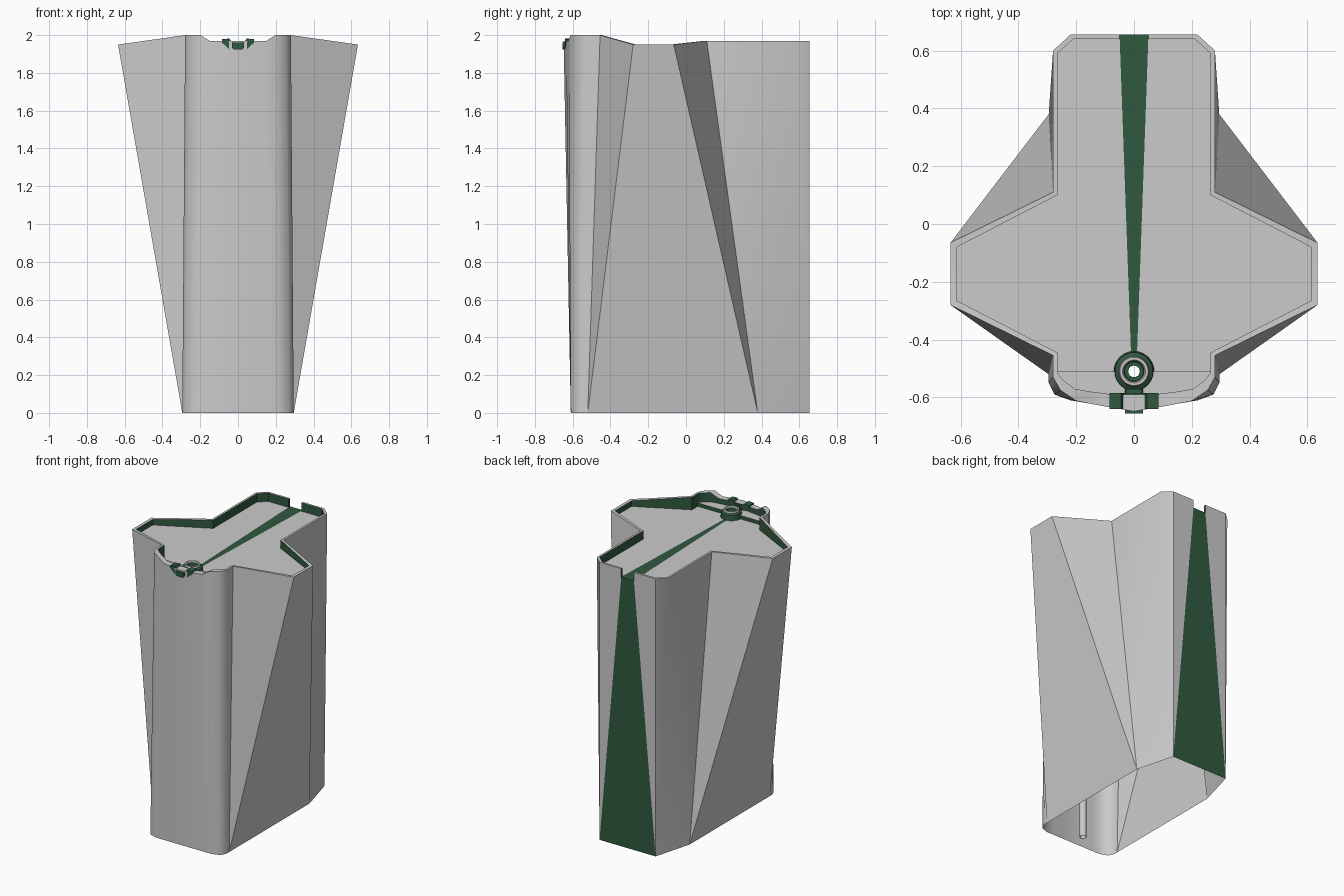
import bpy
import bmesh
from math import cos, sin, pi

if "Cube" in bpy.data.objects:
    bpy.data.objects.remove(bpy.data.objects["Cube"])

green = bpy.data.materials.new("dark_green")
green.diffuse_color = (0.03, 0.10, 0.05, 1)
green.use_nodes = True
green.node_tree.nodes["Principled BSDF"].inputs["Base Color"].default_value = green.diffuse_color

DECK, SHELF = 1.91, 1.935
RING_Y = -0.51

# right half, back to front: rim outer x, y, z | rim inner x, y | foot x, y
ROWS = [
    (.05, .655, 1.97, .05, .64, .22, .655),
    (.22, .655, 1.97, .21, .64, .22, .655),
    (.28, .60, 1.97, .265, .59, .295, .38),
    (.28, .11, 1.97, .265, .10, .295, .38),
    (.635, -.065, 1.95, .613, -.08, .295, .38),
    (.635, -.28, 1.95, .613, -.265, .295, -.52),
    (.28, -.455, 2.0, .265, -.445, .295, -.52),
    (.28, -.53, 2.0, .265, -.515, .295, -.55),
    (.255, -.575, 2.0, .245, -.54, .275, -.59),
    (.20, -.612, 2.0, .205, -.57, .22, -.61),
    (.15, -.622, 1.97, .15, -.58, .165, -.61),
    (.08, -.635, 1.97, .07, -.59, .09, -.61),
    (0, -.648, 1.97, 0, -.592, 0, -.61),
]
outer = [(r[0], r[1], r[2]) for r in ROWS]
inner = [(r[3], r[4], r[2]) for r in ROWS]
low = [(r[3], r[4], DECK) for r in ROWS]
foot = [(r[5], r[6], 0) for r in ROWS]


def make(name, polys, mat=None, mirror=True, angle=40):
    """Object from a list of polygons given as corner points."""
    bm = bmesh.new()
    cache = {}
    for poly in polys:
        vs = []
        for p in poly:
            key = tuple(round(c, 5) for c in p)
            if key not in cache:
                cache[key] = bm.verts.new(key)
            if cache[key] not in vs:
                vs.append(cache[key])
        if len(vs) > 2:
            bm.faces.new(vs)
    me = bpy.data.meshes.new(name)
    bm.to_mesh(me)
    bm.free()
    ob = bpy.data.objects.new(name, me)
    bpy.context.collection.objects.link(ob)
    if mat:
        me.materials.append(mat)
    bpy.ops.object.select_all(action='DESELECT')
    bpy.context.view_layer.objects.active = ob
    ob.select_set(True)
    bpy.ops.object.shade_smooth_by_angle(angle=angle * pi / 180)
    if mirror:
        m = ob.modifiers.new("mirror", 'MIRROR')
        m.use_clip = True
    return ob


def strip(a, b):
    return [(a[i], b[i], b[i + 1], a[i + 1]) for i in range(len(a) - 1)]


def lathe(name, profile, mat=None, n=24):
    rings = [[(r * cos(2 * pi * k / n), RING_Y + r * sin(2 * pi * k / n), z)
              for k in range(n + 1)] for r, z in profile]
    polys = []
    for a, b in zip(rings, rings[1:]):
        polys += strip(b, a)
    return make(name, polys, mat, mirror=False)


def prism(name, profile, y0, y1, mat):
    """Half front-view profile (x, z), counter-clockwise, run along y."""
    f = [(x, y0, z) for x, z in profile]
    b = [(x, y1, z) for x, z in profile]
    return make(name, [f, b[::-1]] + strip(f, b), mat, angle=20)


# outer wall, open at the foot
notch = (.05, .655, DECK)
make("body_wall", [(foot[0], notch, outer[0])] + strip(foot, outer))

# rim top with the end caps at the back notch
make("rim_top", strip(outer, inner))
make("rim_lining", strip(inner, low)
     + [(outer[0], notch, low[0], inner[0])], green)

# deck and raised front shelf, both leaving a hole for the ring
arc = [(.04 * cos(t * pi / 12), .04 * sin(t * pi / 12)) for t in range(7)]
deck = [(0, .655, DECK), notch] + low[:7] + [(.265, RING_Y, DECK)]
deck += [(x, RING_Y + y, DECK) for x, y in arc]
make("deck", [deck[::-1]])
shelf = [(.265, RING_Y, SHELF)] + [(p[0], p[1], SHELF) for p in low[7:]]
shelf += [(x, RING_Y - y, SHELF) for x, y in arc[::-1]]
make("front_shelf", [shelf[::-1]])
make("shelf_step", [((.265, RING_Y, DECK), (.04, RING_Y, DECK),
                     (.04, RING_Y, SHELF), (.265, RING_Y, SHELF))], green)

# tapering stripe over the back and along the deck
zs = DECK + .002
make("back_stripe", [((0, .655, 0), (0, .655, zs), (.05, .655, zs), (.22, .655, 0))], green)
make("deck_stripe", [((0, .655, zs), (0, -.46, zs), (.01, -.46, zs), (.05, .655, zs))], green)

# ring fitting and the long tube hanging inside
lathe("ring_collar", [(.07, DECK), (.066, 1.945), (.052, 1.955)], green)
lathe("ring_lip", [(.052, 1.955), (.049, 1.965), (.04, 1.965), (.036, 1.958)])
lathe("ring_well", [(.036, 1.958), (.033, 1.93), (.02, 1.93)], green)
lathe("inner_tube", [(.02, 1.93), (.02, 0), (.023, 0), (.023, DECK), (.04, DECK)])

# front catch and its link to the ring
prism("front_catch", [(0, 1.92), (.04, 1.92), (.085, 1.96), (.085, 1.978),
                      (.045, 1.982), (.035, 1.965), (0, 1.965)], -.64, -.585, green)
prism("catch_nose", [(0, 1.925), (.025, 1.925), (.032, 1.935), (.032, 1.96),
                     (0, 1.96)], -.655, -.60, green)
prism("catch_link", [(0, SHELF), (.032, SHELF), (.028, 1.95), (0, 1.95)],
      -.60, -.57, green)
